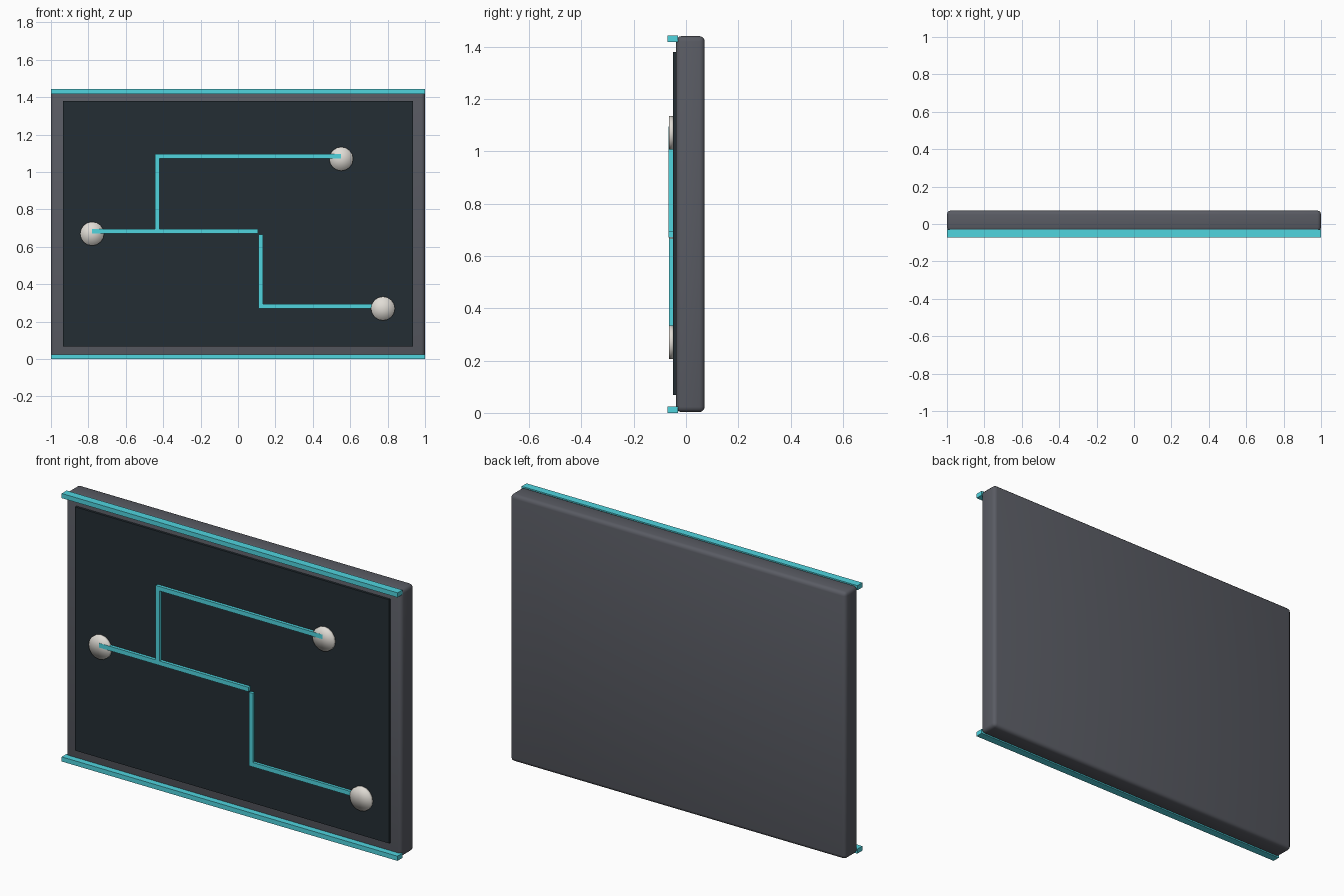
import bpy, math

if "Cube" in bpy.data.objects:
    bpy.data.objects.remove(bpy.data.objects["Cube"])


def material(name, rgb):
    m = bpy.data.materials.new(name)
    m.diffuse_color = (*rgb, 1)
    m.use_nodes = True
    m.node_tree.nodes["Principled BSDF"].inputs["Base Color"].default_value = m.diffuse_color
    return m


FRAME = material("frame_grey", (0.10, 0.105, 0.125))
DARK = material("dark_panel", (0.017, 0.027, 0.034))
CYAN = material("cyan", (0.08, 0.66, 0.74))
PALE = material("pale_node", (0.75, 0.72, 0.67))


def box(name, x, y, z, mat):
    """Box from (min, max) ranges on each axis."""
    r = (x, y, z)
    bpy.ops.mesh.primitive_cube_add(size=1, location=[(a + b) / 2 for a, b in r])
    o = bpy.context.object
    o.name = name
    o.scale = [b - a for a, b in r]
    bpy.ops.object.transform_apply(location=False, rotation=False, scale=True)
    o.data.materials.append(mat)
    return o


# Rounded backing slab
slab = box("backing_slab", (-1, 1), (-0.038, 0.0715), (0.003, 1.44), FRAME)
bev = slab.modifiers.new("round_edges", 'BEVEL')
bev.width = 0.02
bev.segments = 3
bpy.ops.object.modifier_apply(modifier=bev.name)
bpy.ops.object.shade_smooth_by_angle(angle=math.radians(40))

# Dark display face
box("display_face", (-0.935, 0.935), (-0.05, -0.03), (0.068, 1.38), DARK)

# Cyan rails along the bottom and top edges
for name, z in (("bottom_rail", 0.0), ("top_rail", 1.418)):
    box(name, (-1, 1), (-0.0715, -0.03), (z, z + 0.025), CYAN)

# Circuit traces: x and z ranges
T = 0.012
traces = {
    "trunk_trace": ((-0.78, 0.108), (0.682 - T, 0.682 + T)),
    "upper_riser": ((-0.433 - T, -0.433 + T), (0.682, 1.083)),
    "upper_trace": ((-0.445, 0.55), (1.083 - T, 1.083 + T)),
    "lower_riser": ((0.122 - T, 0.122 + T), (0.272, 0.667)),
    "lower_trace": ((0.11, 0.75), (0.283 - T, 0.283 + T)),
}
for name, (x, z) in traces.items():
    y = -0.0645 if name.startswith("lower") else -0.0665
    box(name, x, (y, -0.048), z, CYAN)

# Round nodes at the trace ends
for name, x, z in (("left_node", -0.78, 0.67), ("upper_node", 0.552, 1.07),
                   ("lower_node", 0.775, 0.27)):
    bpy.ops.mesh.primitive_cylinder_add(
        vertices=16, radius=0.064, depth=0.02, end_fill_type='TRIFAN',
        location=(x, -0.0558, z), rotation=(math.pi / 2, 0, 0))
    o = bpy.context.object
    o.name = name
    o.data.materials.append(PALE)
    bpy.ops.object.shade_smooth()
